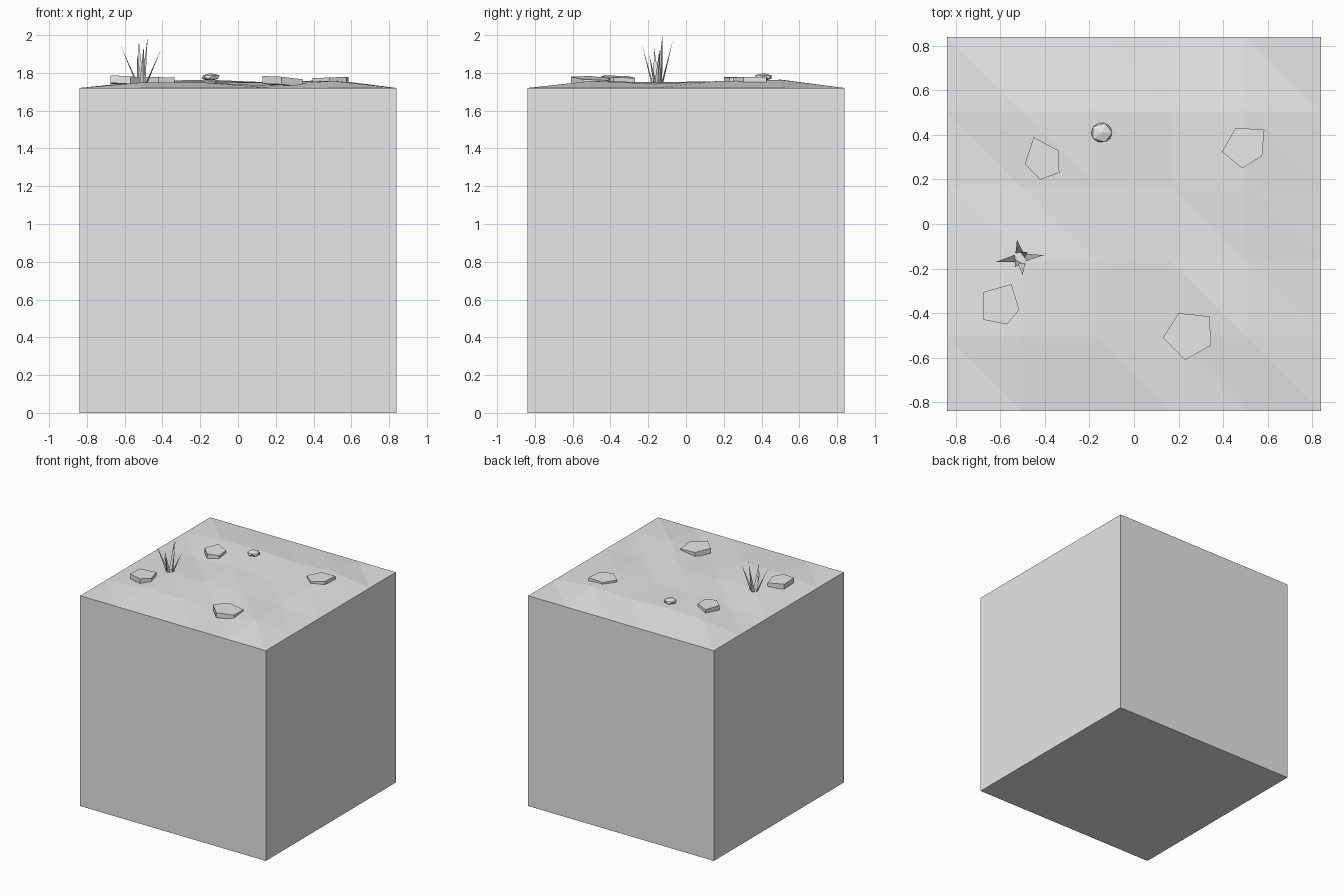
import bpy
import bmesh
from math import pi
from mathutils import Vector, Matrix

cube = bpy.data.objects.get("Cube")
if cube:
    bpy.data.objects.remove(cube)

grey = bpy.data.materials.new("plain grey")
grey.use_nodes = True
COLOUR = (0.8, 0.8, 0.8, 1)
grey.diffuse_color = COLOUR
grey.node_tree.nodes["Principled BSDF"].inputs["Base Color"].default_value = COLOUR


def add_object(name, bm):
    bmesh.ops.recalc_face_normals(bm, faces=bm.faces)
    mesh = bpy.data.meshes.new(name)
    bm.to_mesh(mesh)
    bm.free()
    mesh.materials.append(grey)
    obj = bpy.data.objects.new(name, mesh)
    bpy.context.collection.objects.link(obj)
    return obj


HALF, TOP, CELLS = 0.84, 1.72, 5

# Ground block: a cube whose top is a gently uneven grid of triangles
RISE = [
    (0.030, 0.028, 0.012, 0.037),
    (0.030, 0.030, 0.030, 0.022),
    (0.012, 0.036, 0.022, 0.036),
    (0.036, 0.044, 0.030, 0.043),
]
bm = bmesh.new()
step = 2 * HALF / CELLS
grid = []
for j in range(CELLS + 1):
    row = []
    for i in range(CELLS + 1):
        inner = 0 < i < CELLS and 0 < j < CELLS
        z = TOP + (RISE[j - 1][i - 1] if inner else 0)
        row.append(bm.verts.new((i * step - HALF, j * step - HALF, z)))
    grid.append(row)
for j in range(CELLS):
    for i in range(CELLS):
        a, b = grid[j][i], grid[j][i + 1]
        c, d = grid[j + 1][i + 1], grid[j + 1][i]
        bm.faces.new((a, b, d))
        bm.faces.new((b, c, d))
rim = (grid[0][:-1] + [r[-1] for r in grid[:-1]]
       + grid[-1][:0:-1] + [r[0] for r in grid[:0:-1]])
foot = {}
for k in range(0, len(rim), CELLS):
    foot[k] = bm.verts.new((rim[k].co.x, rim[k].co.y, 0))
corners = list(foot.values())
for n in range(4):
    edge = [rim[(n * CELLS + k) % len(rim)] for k in range(CELLS + 1)]
    bm.faces.new(edge + [corners[(n + 1) % 4], corners[n]])
bm.faces.new(corners)
add_object("ground_block", bm)


# Flat five-sided stepping stones, each tilted a little
def slab(name, outline, top, tilt, thick=0.04):
    bm = bmesh.new()
    centre = sum((Vector(p) for p in outline), Vector((0, 0))) / len(outline)
    loops = []
    for drop in (0, thick):
        loops.append([bm.verts.new((x, y, top - drop + tilt[0] * (x - centre.x)
                                    + tilt[1] * (y - centre.y)))
                      for x, y in outline])
    upper, lower = loops
    bm.faces.new(upper)
    bm.faces.new(lower)
    for k in range(len(outline)):
        m = (k + 1) % len(outline)
        bm.faces.new((upper[k], upper[m], lower[m], lower[k]))
    add_object(name, bm)


slab("back_right_slab", [(-.45, .39), (-.34, .33), (-.335, .23), (-.42, .2), (-.49, .27)],
     1.777, (-0.03, 0))
slab("back_left_slab", [(.455, .43), (.585, .425), (.575, .305), (.485, .25), (.395, .325)],
     1.776, (0.04, 0))
slab("front_right_slab", [(-.675, -.305), (-.55, -.27), (-.515, -.385), (-.57, -.45), (-.675, -.43)],
     1.780, (-0.06, -0.04))
slab("front_left_slab", [(.2, -.4), (.34, -.415), (.345, -.545), (.23, -.61), (.13, -.51)],
     1.772, (-0.09, -0.05))

# Small faceted pebble
bm = bmesh.new()
bmesh.ops.create_icosphere(bm, subdivisions=1, radius=0.053)
bmesh.ops.transform(bm, verts=bm.verts, matrix=Matrix.Translation((-0.145, 0.41, 1.778))
                    @ Matrix.Diagonal((1, 0.95, 0.4, 1)))
add_object("pebble", bm)

# Tuft of pointed grass blades: foot and tip of each
BLADES = [
    ((-.53, -.155), (-.62, -.17, 1.94)),
    ((-.515, -.13), (-.525, -.07, 1.97)),
    ((-.49, -.15), (-.405, -.14, 1.93)),
    ((-.505, -.175), (-.50, -.23, 1.94)),
    ((-.50, -.14), (-.478, -.125, 2.0)),
    ((-.52, -.165), (-.535, -.195, 1.90)),
]
for n, (base, tip) in enumerate(BLADES):
    bm = bmesh.new()
    lean = Vector((tip[0] - base[0], tip[1] - base[1], 0))
    out = lean.normalized() * 0.008
    side = Vector((-lean.y, lean.x, 0)).normalized() * 0.017
    root = Vector((*base, 1.74))
    ring = [bm.verts.new(root + v) for v in (side, -side, out)]
    point = bm.verts.new(tip)
    bm.faces.new(ring)
    for k in range(3):
        bm.faces.new((ring[k], ring[(k + 1) % 3], point))
    add_object(f"grass_blade_{n + 1}", bm)
